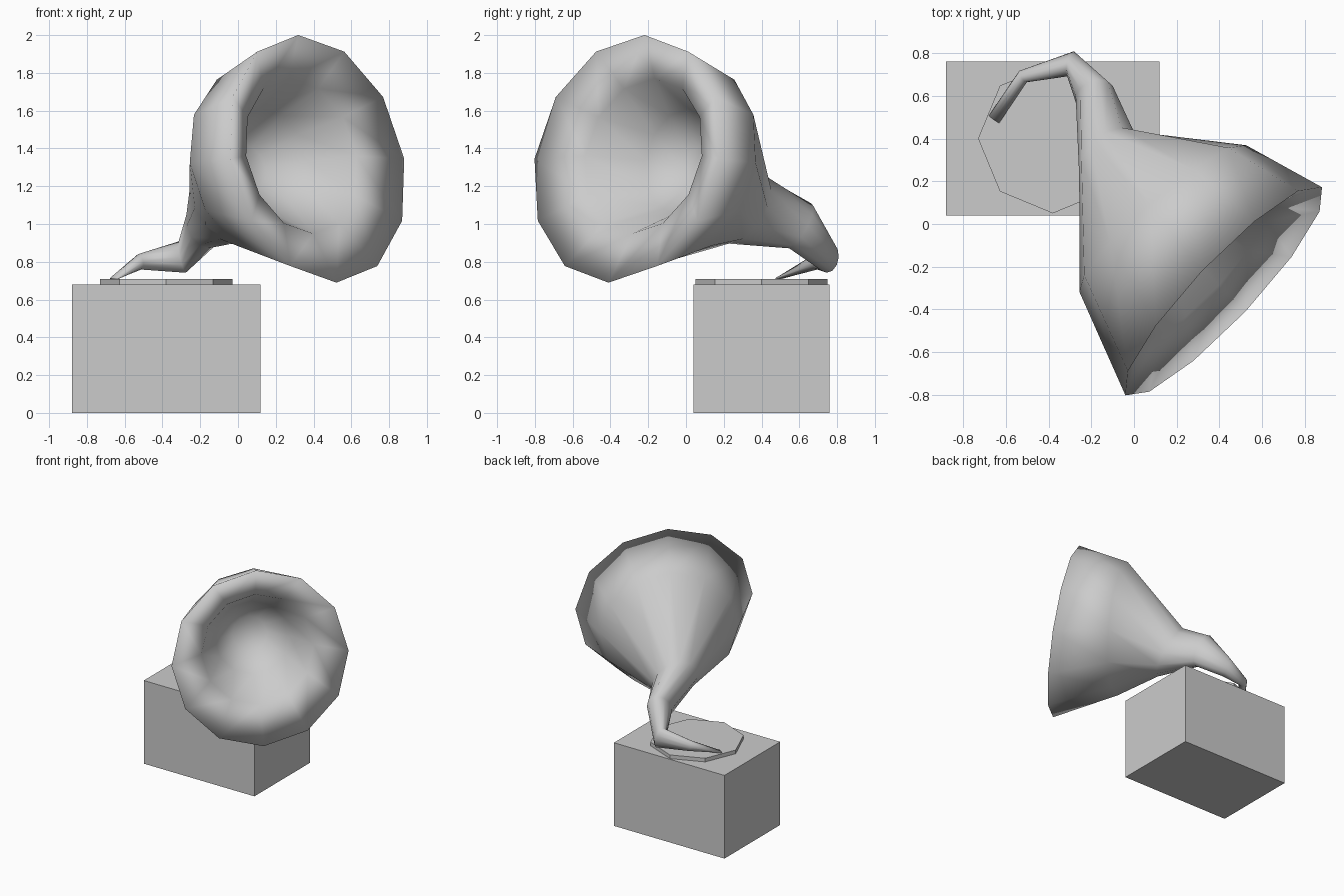
import bpy, bmesh, math
from mathutils import Vector

if "Cube" in bpy.data.objects:
    bpy.data.objects.remove(bpy.data.objects["Cube"])

SIDES = 12

# cabinet
bpy.ops.mesh.primitive_cube_add(size=1, location=(-0.38, 0.40, 0.34))
cabinet = bpy.context.object
cabinet.name = "cabinet"
cabinet.scale = (1.0, 0.72, 0.68)

# record on the turntable, eight sided
bpy.ops.mesh.primitive_cylinder_add(vertices=8, radius=0.35, depth=0.035,
                                    location=(-0.38, 0.40, 0.6925))
record = bpy.context.object
record.name = "record"
record.rotation_euler.z = math.radians(90)


def ring(bm, centre, direction, width, height):
    """Elliptical cross-section facing along direction."""
    n = Vector(direction).normalized()
    u = n.cross(Vector((0, 0, 1))).normalized()
    v = u.cross(n)
    verts = []
    for i in range(SIDES):
        a = math.tau * i / SIDES
        p = Vector(centre) + u * width * math.sin(a) + v * height * math.cos(a)
        verts.append(bm.verts.new(p))
    return verts


def loft(name, sections):
    bm = bmesh.new()
    rings = [ring(bm, *s) for s in sections]
    for a, b in zip(rings, rings[1:]):
        for i in range(SIDES):
            j = (i + 1) % SIDES
            bm.faces.new((a[i], a[j], b[j], b[i]))
    bm.faces.new(rings[0])
    bm.faces.new(rings[-1])
    bmesh.ops.recalc_face_normals(bm, faces=bm.faces)
    for f in bm.faces:
        f.smooth = True
    mesh = bpy.data.meshes.new(name)
    bm.to_mesh(mesh)
    bm.free()
    obj = bpy.data.objects.new(name, mesh)
    bpy.context.collection.objects.link(obj)
    return obj


# tone arm, neck and bell in one tube, folding back inside at the rim
mouth = (0.72, -0.68, 0.21)
loft("horn", [
    ((-0.655, 0.49, 0.712), (0.5, 0.7, 0.35), 0.03, 0.006),    # needle end
    ((-0.52, 0.69, 0.80), (0.8, 0.55, 0.2), 0.032, 0.042),     # arm
    ((-0.295, 0.75, 0.825), (0.86, -0.2, 0.2), 0.06, 0.085),   # elbow
    ((-0.185, 0.605, 0.99), (0.35, -0.75, 0.45), 0.095, 0.135), # neck
    ((-0.115, 0.30, 1.085), (0.70, -0.60, 0.55), 0.175, 0.22), # throat
    ((0.135, 0.025, 1.325), (0.66, -0.75, 0.18), 0.52, 0.515), # bell
    ((0.42, -0.315, 1.345), mouth, 0.67, 0.67),                # rim
    ((0.335, -0.225, 1.36), mouth, 0.425, 0.42),               # inner lip
    ((0.15, -0.03, 1.335), (0.65, -0.76, 0.18), 0.28, 0.28),   # inner bell
    ((0.05, 0.08, 1.30), (0.65, -0.70, 0.3), 0.13, 0.13),      # inner throat
])
